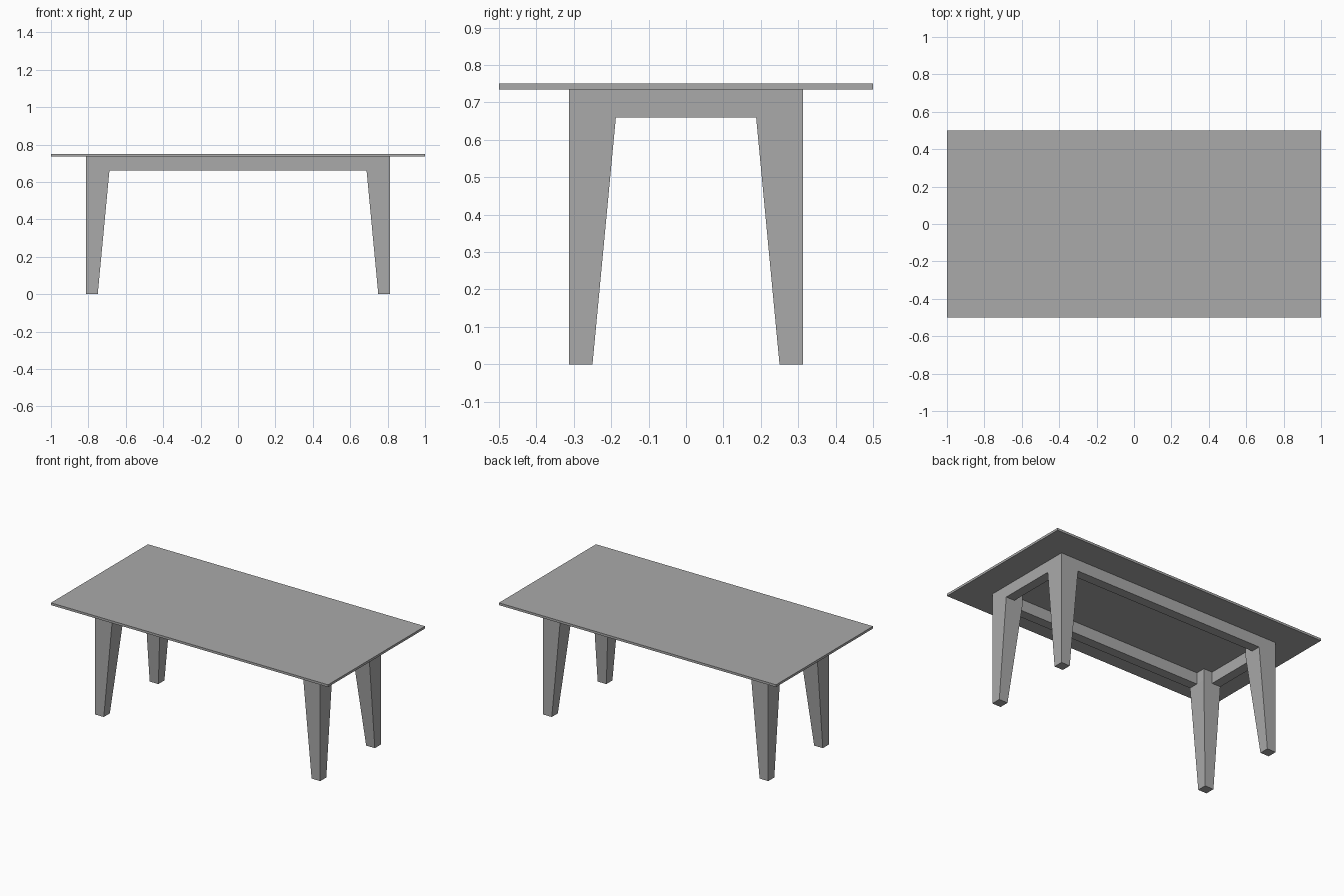
import bpy
import bmesh

cube = bpy.data.objects.get("Cube")
if cube:
    bpy.data.objects.remove(cube, do_unlink=True)

# One plain grey for the whole table
grey = bpy.data.materials.new("plain grey")
grey.use_nodes = True
grey.diffuse_color = (0.4, 0.4, 0.4, 1)
grey.node_tree.nodes["Principled BSDF"].inputs["Base Color"].default_value = grey.diffuse_color

# Main sizes
HEIGHT, TOP_Z, APRON_Z = 0.75, 0.735, 0.66
OUT_X, OUT_Y = 0.8125, 0.3125    # outer faces of the legs
LEG, FOOT, APRON = 0.125, 0.0625, 0.0625


def finish(name, bm):
    bmesh.ops.recalc_face_normals(bm, faces=bm.faces)
    mesh = bpy.data.meshes.new(name)
    bm.to_mesh(mesh)
    bm.free()
    mesh.materials.append(grey)
    obj = bpy.data.objects.new(name, mesh)
    bpy.context.collection.objects.link(obj)
    return obj


def box(name, low, high):
    bm = bmesh.new()
    bmesh.ops.create_cube(bm, size=1)
    for v in bm.verts:
        v.co = [a + (b - a) * (c + 0.5) for a, b, c in zip(low, high, v.co)]
    return finish(name, bm)


def leg(name, sx, sy):
    """Square block on top, inner faces tapering to a narrow foot."""
    bm = bmesh.new()
    rings = []
    for z, w in ((0, FOOT), (APRON_Z, LEG), (TOP_Z, LEG)):
        corners = ((0, 0), (w, 0), (w, w), (0, w))
        rings.append([bm.verts.new((sx * (OUT_X - a), sy * (OUT_Y - b), z))
                      for a, b in corners])
    for lower, upper in zip(rings, rings[1:]):
        for i in range(4):
            j = (i + 1) % 4
            bm.faces.new((lower[i], lower[j], upper[j], upper[i]))
    bm.faces.new(rings[0])
    bm.faces.new(rings[-1])
    bmesh.ops.dissolve_limit(bm, angle_limit=0.001, verts=bm.verts, edges=bm.edges)
    return finish(name, bm)


# Table top
box("table_top", (-1, -0.5, TOP_Z), (1, 0.5, HEIGHT))

# Four legs
for end, sy in (("front", -1), ("back", 1)):
    for side, sx in (("left", 1), ("right", -1)):
        leg(f"{end}_{side}_leg", sx, sy)

# Aprons between the legs, flush with their outer faces
in_x, in_y = OUT_X - LEG, OUT_Y - LEG
for name, s in (("front", -1), ("back", 1)):
    y0, y1 = sorted((s * OUT_Y, s * (OUT_Y - APRON)))
    box(f"{name}_apron", (-in_x, y0, APRON_Z), (in_x, y1, TOP_Z))
for name, s in (("left", 1), ("right", -1)):
    x0, x1 = sorted((s * OUT_X, s * (OUT_X - APRON)))
    box(f"{name}_apron", (x0, -in_y, APRON_Z), (x1, in_y, TOP_Z))
